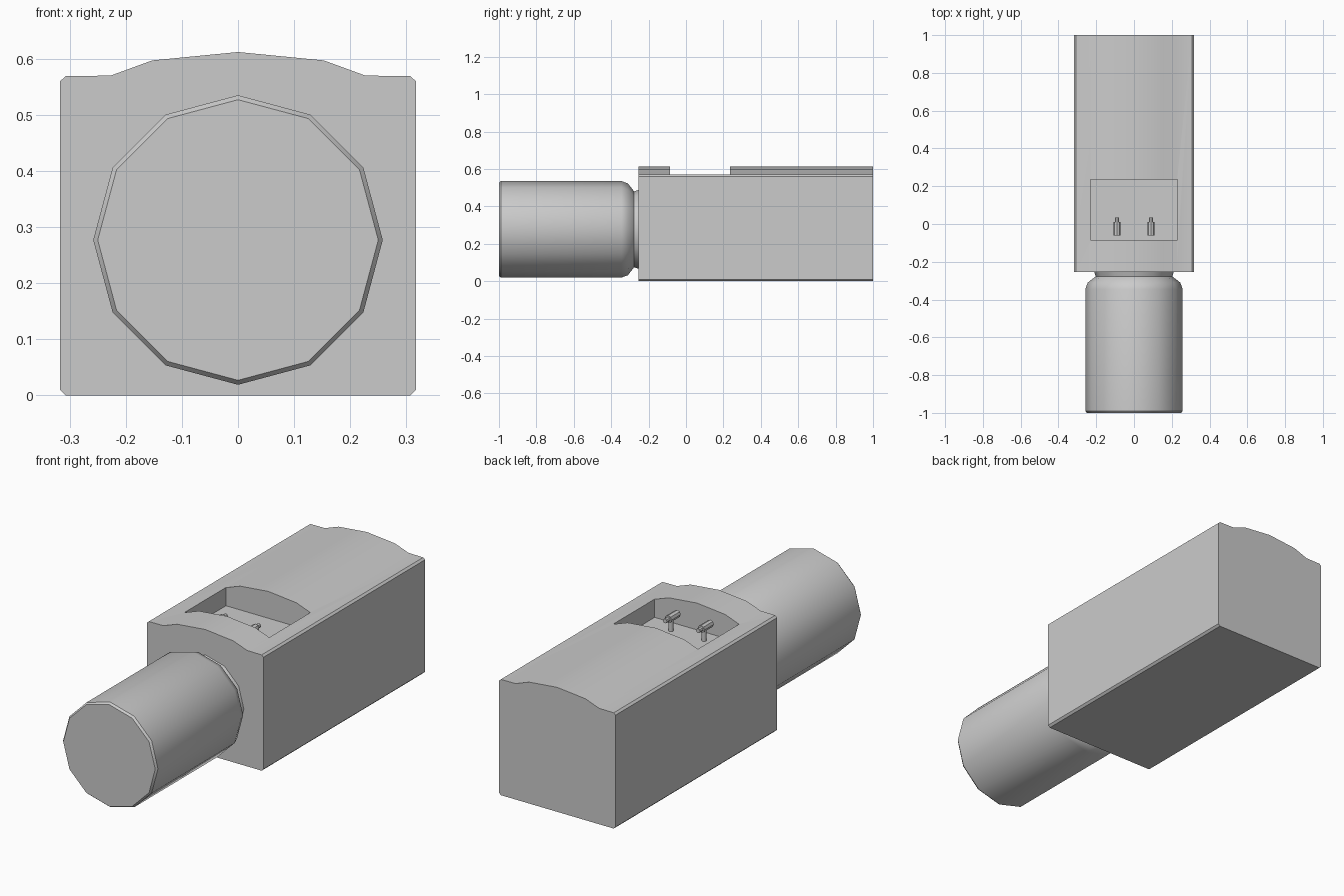
import bpy, bmesh, math

if "Cube" in bpy.data.objects:
    bpy.data.objects.remove(bpy.data.objects["Cube"])


def make_object(name, bm, angle=30):
    bmesh.ops.recalc_face_normals(bm, faces=bm.faces)
    mesh = bpy.data.meshes.new(name)
    bm.to_mesh(mesh)
    bm.free()
    obj = bpy.data.objects.new(name, mesh)
    bpy.context.collection.objects.link(obj)
    smooth(obj, angle)
    return obj


def smooth(obj, angle):
    bpy.ops.object.select_all(action='DESELECT')
    obj.select_set(True)
    bpy.context.view_layer.objects.active = obj
    bpy.ops.object.shade_smooth_by_angle(angle=math.radians(angle))


def lathe_y(name, profile, sides, cx, cz, angle=35):
    """Closed solid of rings (y, radius) around an axis parallel to y."""
    bm = bmesh.new()
    rings = []
    for y, r in profile:
        rings.append([bm.verts.new((cx + r * math.sin(2 * math.pi * i / sides), y,
                                    cz + r * math.cos(2 * math.pi * i / sides)))
                      for i in range(sides)])
    for a, b in zip(rings, rings[1:]):
        for i in range(sides):
            j = (i + 1) % sides
            bm.faces.new((a[i], a[j], b[j], b[i]))
    bm.faces.new(rings[0])
    bm.faces.new(rings[-1])
    return make_object(name, bm, angle)


# Main housing: crowned profile extruded along y
half = [(0.307, 0), (0.317, 0.01), (0.317, 0.56), (0.307, 0.569),
        (0.227, 0.57), (0.153, 0.597)]
outline = half + [(0, 0.612)] + [(-x, z) for x, z in reversed(half)]
bm = bmesh.new()
face = bm.faces.new([bm.verts.new((x, -0.255, z)) for x, z in outline])
ext = bmesh.ops.extrude_face_region(bm, geom=[face])
bmesh.ops.translate(bm, vec=(0, 1.255, 0),
                    verts=[v for v in ext['geom'] if isinstance(v, bmesh.types.BMVert)])
housing = make_object("housing", bm)

# Rectangular terminal recess in the top
bpy.ops.mesh.primitive_cube_add(size=1, location=(0, 0.075, 0.63))
cutter = bpy.context.object
cutter.name = "recess_cutter"
cutter.scale = (0.46, 0.32, 0.30)
cutter.hide_render = True
cut = housing.modifiers.new("recess", 'BOOLEAN')
cut.operation = 'DIFFERENCE'
cut.solver = 'EXACT'
cut.object = cutter
bpy.context.view_layer.objects.active = housing
bpy.ops.object.modifier_apply(modifier=cut.name)
bpy.data.objects.remove(cutter)
smooth(housing, 30)

# Twelve-sided barrel with rounded shoulder and neck
lathe_y("barrel", [(-1, 0.25), (-0.99, 0.258), (-0.345, 0.258), (-0.31, 0.245),
                   (-0.278, 0.203), (-0.25, 0.212)], 12, 0, 0.277)

# Two terminal pins on posts inside the recess
for side, x in (("left", -0.09), ("right", 0.09)):
    lathe_y(f"{side}_pin_head", [(-0.062, 0.018), (0.01, 0.018), (0.01, 0.011),
                                 (0.035, 0.011)], 8, x, 0.545)
    bpy.ops.mesh.primitive_cylinder_add(vertices=8, radius=0.011, depth=0.07,
                                        location=(x, -0.012, 0.51))
    bpy.context.object.name = f"{side}_pin_post"
    smooth(bpy.context.object, 50)
